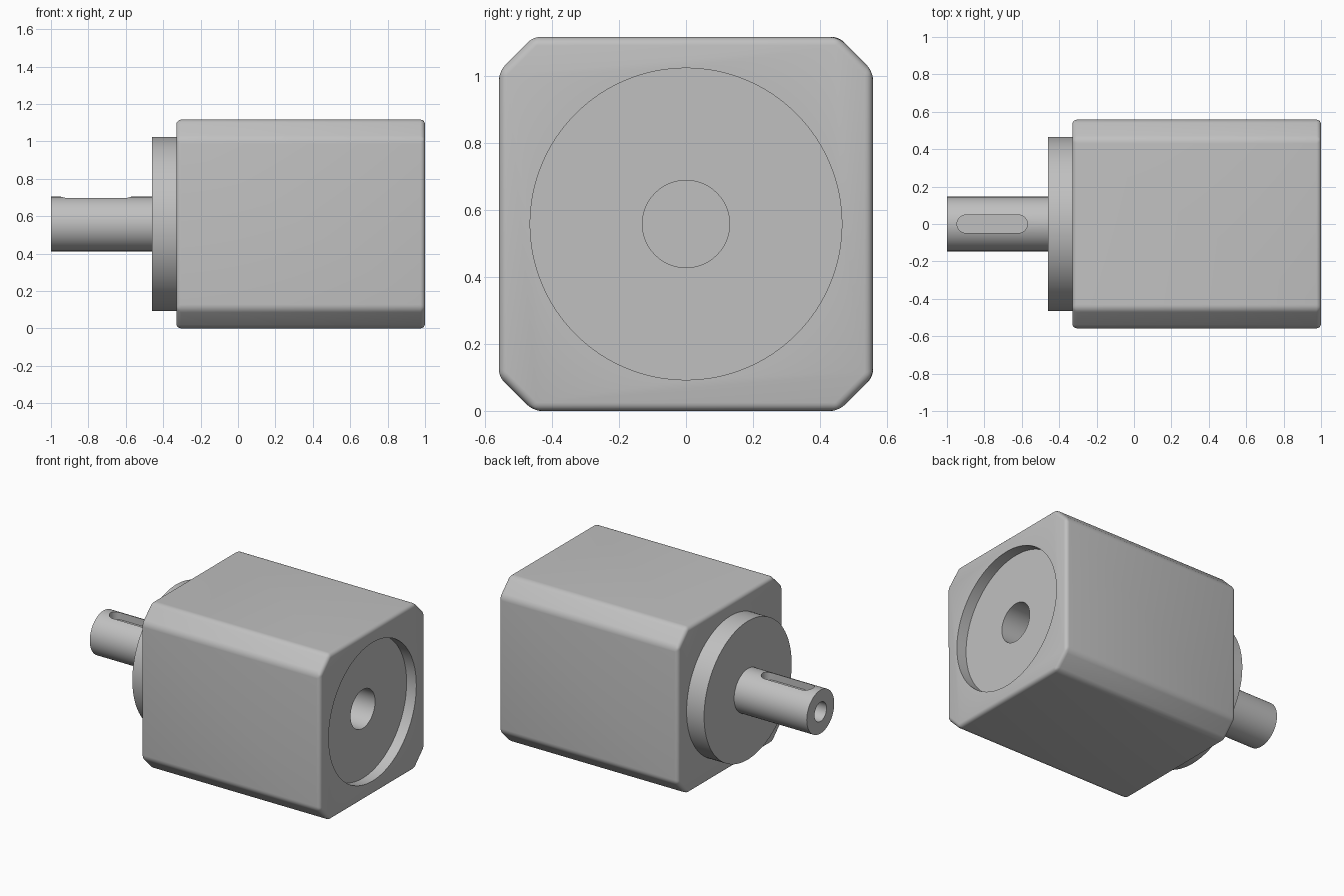
import bpy
import bmesh
from math import pi, cos, sin, radians
from mathutils import Matrix

if "Cube" in bpy.data.objects:
    bpy.data.objects.remove(bpy.data.objects["Cube"])

HALF = 0.558        # half width of the housing, also the axis height
CHAMFER = 0.103

steel = bpy.data.materials.new("plain grey steel")
steel.use_nodes = True
GREY = (0.53, 0.53, 0.53, 1)
steel.diffuse_color = GREY
steel.node_tree.nodes["Principled BSDF"].inputs["Base Color"].default_value = GREY


def prism(name, outline, direction):
    """Extrude a closed outline into a solid."""
    bm = bmesh.new()
    face = bm.faces.new([bm.verts.new(p) for p in outline])
    new = bmesh.ops.extrude_face_region(bm, geom=[face])["geom"]
    bmesh.ops.translate(bm, vec=direction,
                        verts=[v for v in new if isinstance(v, bmesh.types.BMVert)])
    bmesh.ops.recalc_face_normals(bm, faces=bm.faces)
    mesh = bpy.data.meshes.new(name)
    bm.to_mesh(mesh)
    bm.free()
    obj = bpy.data.objects.new(name, mesh)
    bpy.context.collection.objects.link(obj)
    mesh.materials.append(steel)
    return obj


def cylinder(name, radius, x0, x1, sides=96):
    """Solid cylinder along the drive axis."""
    ring = [(x0, radius * cos(2 * pi * i / sides), HALF + radius * sin(2 * pi * i / sides))
            for i in range(sides)]
    return prism(name, ring, (x1 - x0, 0, 0))


def select(obj):
    bpy.ops.object.select_all(action="DESELECT")
    obj.select_set(True)
    bpy.context.view_layer.objects.active = obj


def cut(obj, cutter):
    select(obj)
    mod = obj.modifiers.new("cut", "BOOLEAN")
    mod.operation = "DIFFERENCE"
    mod.solver = "EXACT"
    mod.object = cutter
    bpy.ops.object.modifier_apply(modifier=mod.name)
    bpy.data.objects.remove(cutter)


# Housing: square block with chamfered long edges and softened corners
inner = HALF - CHAMFER
outline = []
for sy, sz in ((1, 1), (-1, 1), (-1, -1), (1, -1)):
    pair = [(-0.33, sy * HALF, HALF + sz * inner), (-0.33, sy * inner, HALF + sz * HALF)]
    outline += pair if sy * sz > 0 else pair[::-1]
housing = prism("housing", outline, (1.33, 0, 0))
select(housing)
soften = housing.modifiers.new("soften", "BEVEL")
soften.width = 0.025
soften.offset_type = "OFFSET"
soften.segments = 5
soften.limit_method = "ANGLE"
soften.angle_limit = radians(30)
bpy.ops.object.modifier_apply(modifier=soften.name)

# Round recess and input bore in the rear face
cut(housing, cylinder("recess_cutter", 0.465, 0.928, 1.1, 128))
cut(housing, cylinder("bore_cutter", 0.13, 0.4, 1.1))

# Locating flange
flange = cylinder("flange", 0.465, -0.46, -0.32, 128)

# Output shaft with centre hole and keyway
shaft = cylinder("output_shaft", 0.146, -1, -0.44)
cut(shaft, cylinder("centre_hole_cutter", 0.064, -1.1, -0.7, 48))
slot = []
for centre, start in ((-0.618, -pi / 2), (-0.898, pi / 2)):
    for i in range(17):
        a = start + pi * i / 16
        slot.append((centre + 0.048 * cos(a), 0.048 * sin(a), HALF + 0.09))
cut(shaft, prism("keyway_cutter", slot, (0, 0, 0.2)))

# Smooth rounded surfaces while keeping machined edges crisp
for obj in (housing, flange, shaft):
    select(obj)
    bpy.ops.object.shade_smooth_by_angle(angle=radians(25))
